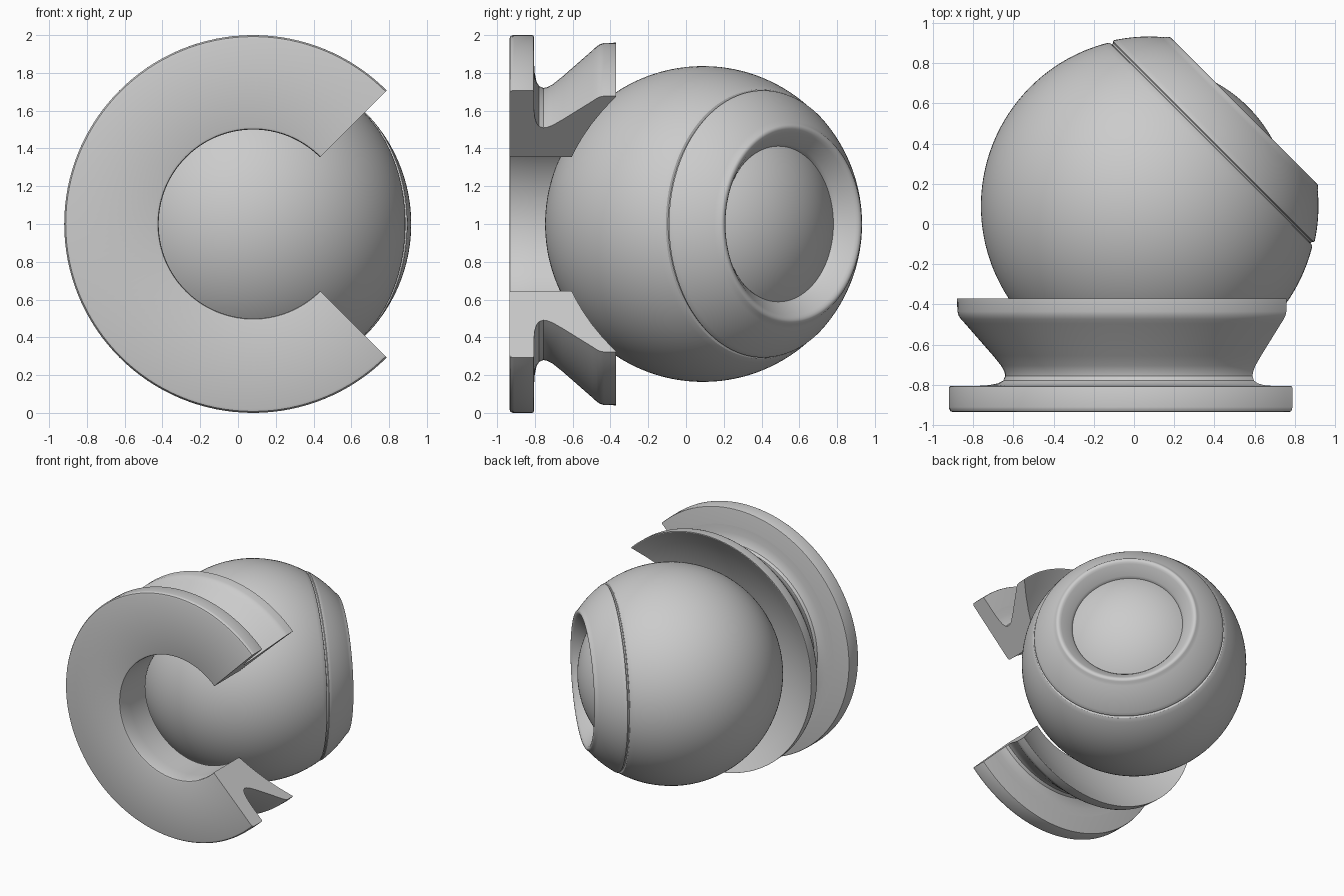
import bpy, bmesh, math
from mathutils import Vector

if "Cube" in bpy.data.objects:
    bpy.data.objects.remove(bpy.data.objects["Cube"])


def lathe(name, profile, origin, axis, start=0, end=360, steps=128, closed=False):
    """Sweep (radius, distance) points around an axis; partial sweeps get end caps."""
    o, a = Vector(origin), Vector(axis).normalized()
    v = Vector((0, 0, 1))
    u = a.cross(v)
    full = end - start == 360
    bm = bmesh.new()
    rings = []
    for i in range(steps if full else steps + 1):
        t = math.radians(start + (end - start) * i / steps)
        d = u * math.cos(t) + v * math.sin(t)
        rings.append([bm.verts.new(o + a * h + d * r) for r, h in profile])
    n = len(profile)
    for i in range(steps):
        p, q = rings[i], rings[(i + 1) % len(rings)]
        for j in range(n if closed else n - 1):
            k = (j + 1) % n
            bm.faces.new((p[j], p[k], q[k], q[j]))
    if not full:
        bm.faces.new(rings[0])
        bm.faces.new(rings[-1])
    bmesh.ops.remove_doubles(bm, verts=bm.verts, dist=1e-5)
    bmesh.ops.recalc_face_normals(bm, faces=bm.faces)
    me = bpy.data.meshes.new(name)
    bm.to_mesh(me)
    bm.free()
    ob = bpy.data.objects.new(name, me)
    bpy.context.collection.objects.link(ob)
    bpy.ops.object.select_all(action='DESELECT')
    ob.select_set(True)
    bpy.context.view_layer.objects.active = ob
    bpy.ops.object.shade_smooth_by_angle(angle=math.radians(32))
    return ob


def arc(radius, a0, a1, n, centre=0.0):
    """Arc in the profile plane, angles in degrees measured from the axis."""
    out = []
    for i in range(n + 1):
        t = math.radians(a0 + (a1 - a0) * i / n)
        out.append((radius * math.sin(t), centre + radius * math.cos(t)))
    return out


# C-shaped base: front flange plus waisted cradle, open 90 degrees towards +x
RING, Y = (0.08, 0, 1), (0, 1, 0)
flange = [(0.5, -0.805), (0.5, -0.92), (0.504, -0.931), (0.515, -0.935),
          (0.98, -0.935), (0.992, -0.931), (0.999, -0.92), (1.0, -0.91),
          (1.0, -0.815), (0.997, -0.807), (0.99, -0.805)]
lathe("base_flange", flange, RING, Y, 45, 315, 96, closed=True)

cup_r = 1.6
cup_c = -0.605 + math.sqrt(cup_r ** 2 - 0.25)
cup = [(r, cup_c - math.sqrt(cup_r ** 2 - r * r))
       for r in (0.94, 0.85, 0.75, 0.65, 0.57, 0.5)]
cradle = [(0.5, -0.805), (0.86, -0.805), (0.8, -0.801), (0.755, -0.792),
          (0.73, -0.778), (0.72, -0.755), (0.724, -0.735), (0.74, -0.705),
          (0.78, -0.655), (0.92, -0.495), (0.94, -0.473), (0.952, -0.455),
          (0.958, -0.435), (0.96, -0.37), (0.955, -0.37)] + cup
lathe("base_cradle", cradle, RING, Y, 45, 315, 96, closed=True)

# Ball turned 45 degrees, with seam groove and front ring
BALL, AIM = (0.075, 0.09, 1.0), (1, 1, 0)
R = 0.836
shell = arc(R, 180, 59.2, 60) + [(0.712, 0.434), (0.698, 0.437)]
lathe("ball_shell", shell, BALL, AIM)

front = [(0.698, 0.437), (0.7, 0.447), (0.707, 0.452)] + arc(0.842, 56.8, 39.5, 12)
front += [(0.528, 0.661), (0.52, 0.667), (0.509, 0.668), (0.498, 0.664),
          (0.486, 0.654), (0.45, 0.614), (0.425, 0.585), (0.412, 0.566), (0.41, 0.55)]
lathe("front_ring", front, BALL, AIM)

# Domed lens inside the front ring
LR = 0.71
lens_c = 0.566 - math.sqrt(LR ** 2 - 0.41 ** 2)
edge = math.degrees(math.asin(0.412 / LR))
lathe("lens", arc(LR, edge, 0, 16, lens_c), BALL, AIM)
